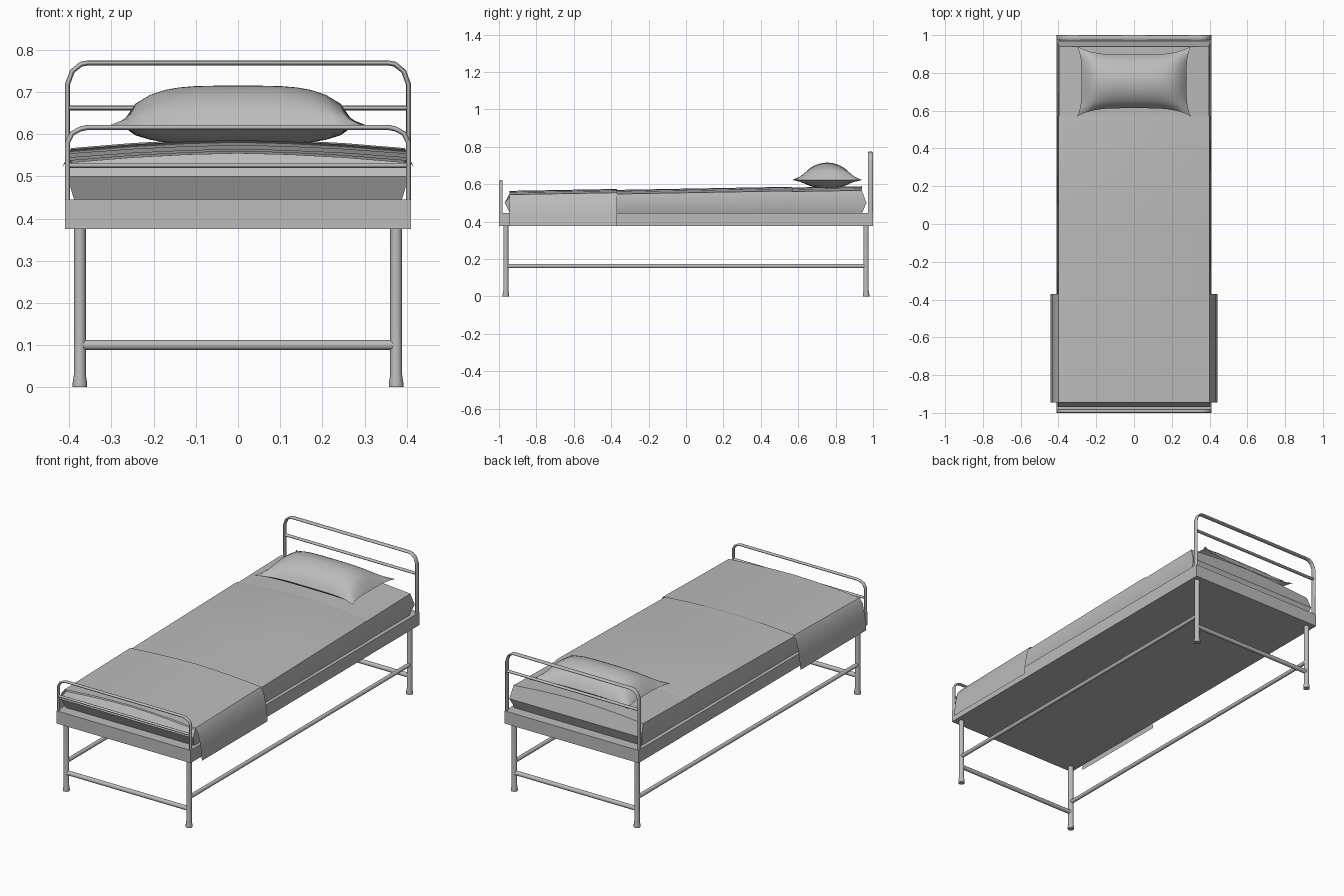
import bpy
import bmesh
from mathutils import Vector

cube = bpy.data.objects.get("Cube")
if cube:
    bpy.data.objects.remove(cube, do_unlink=True)

grey = bpy.data.materials.new("plain grey")
grey.use_nodes = True
grey.diffuse_color = (0.5, 0.5, 0.5, 1)
grey.node_tree.nodes["Principled BSDF"].inputs["Base Color"].default_value = (0.5, 0.5, 0.5, 1)


def finish(name, bm, angle=0.7):
    bmesh.ops.recalc_face_normals(bm, faces=bm.faces)
    mesh = bpy.data.meshes.new(name)
    bm.to_mesh(mesh)
    bm.free()
    mesh.materials.append(grey)
    obj = bpy.data.objects.new(name, mesh)
    bpy.context.collection.objects.link(obj)
    bpy.ops.object.select_all(action="DESELECT")
    obj.select_set(True)
    bpy.context.view_layer.objects.active = obj
    bpy.ops.object.shade_smooth_by_angle(angle=angle)
    return obj


def mirrored(half):
    """Complete a section that runs from the left edge to the centre line."""
    return half + [(-x, z) for x, z in reversed(half[:-1])]


def loft(bm, sections, closed=False):
    rows = [[bm.verts.new(p) for p in row] for row in sections]
    count = len(rows[0])
    for a, b in zip(rows, rows[1:]):
        for i in range(count if closed else count - 1):
            j = (i + 1) % count
            bm.faces.new((a[i], a[j], b[j], b[i]))
    return rows


def rod(name, a, b, radii, sides=12):
    """Round bar through rings given as (fraction along, radius)."""
    a, b = Vector(a), Vector(b)
    turn = (b - a).to_track_quat("Z", "Y")
    ring = [Vector((1, 0, 0)) for _ in range(sides)]
    for i, v in enumerate(ring):
        v.rotate(Vector((0, 0, 1)).rotation_difference(Vector((0, 0, 1))))
    from math import cos, sin, tau
    ring = [turn @ Vector((cos(tau * i / sides), sin(tau * i / sides), 0)) for i in range(sides)]
    bm = bmesh.new()
    rows = loft(bm, [[a.lerp(b, t) + v * r for v in ring] for t, r in radii], True)
    bm.faces.new(rows[0])
    bm.faces.new(rows[-1])
    return finish(name, bm)


def rail_curve(name, points, y, depth):
    """Flattened tube in an upright plane across the bed."""
    curve = bpy.data.curves.new(name, "CURVE")
    curve.dimensions = "3D"
    curve.bevel_depth = 0.006
    curve.bevel_resolution = 2
    curve.use_fill_caps = True
    spline = curve.splines.new("POLY")
    spline.points.add(len(points) - 1)
    for p, (x, z) in zip(spline.points, points):
        p.co = (x, 0, z, 1)
    curve.materials.append(grey)
    obj = bpy.data.objects.new(name, curve)
    obj.location.y = y
    obj.scale.y = depth / 0.012
    bpy.context.collection.objects.link(obj)


# Bed base
bm = bmesh.new()
bmesh.ops.create_cube(bm, size=1)
for v in bm.verts:
    v.co = (v.co.x * 0.82, v.co.y * 2, 0.41 + v.co.z * 0.07)
finish("bed_base", bm, 0.5)

# Legs with flared feet
for sx, side in ((-1, "right"), (1, "left")):
    for sy, end in ((-1, "front"), (1, "back")):
        x, y = 0.375 * sx, 0.963 * sy
        rod(f"{end}_{side}_leg", (x, y, 0), (x, y, 0.38),
            [(0, 0.017), (0.03, 0.017), (0.08, 0.014), (1, 0.014)])
    rod(f"{side}_stretcher", (0.375 * sx, -0.96, 0.162), (0.375 * sx, 0.96, 0.162),
        [(0, 0.011), (1, 0.011)])
for sy, end in ((-1, "front"), (1, "back")):
    rod(f"{end}_stretcher", (-0.375, 0.963 * sy, 0.1), (0.375, 0.963 * sy, 0.1),
        [(0, 0.012), (1, 0.012)])

# Headboard and footboard
for name, y, depth, top, corner, bar in (
        ("headboard", 0.986, 0.028, 0.769, 0.05, 0.662),
        ("footboard", -0.99, 0.02, 0.616, 0.035, 0.526)):
    half = [(-0.404, 0.4), (-0.404, top - corner), (-0.393, top - corner * 0.4),
            (-0.372, top - 0.003), (-0.355, top), (0, top)]
    rail_curve(name + "_arch", mirrored(half), y, depth)
    rail_curve(name + "_rail", [(-0.404, bar), (0.404, bar)], y, depth * 0.8)


def crown(y):
    """Height of the mattress centre line along the bed."""
    return 0.572 + 0.018 * y


# Mattress with bulging ends
bm = bmesh.new()
sections = []
for y in (-0.94, -0.5, 0, 0.5, 0.94):
    c = crown(y)
    half = [(-0.388, 0.442), (-0.405, 0.5), (-0.396, c - 0.022),
            (-0.25, c - 0.01), (-0.12, c - 0.003), (0, c)]
    end = 0.025 if y > 0.9 else -0.03 if y < -0.9 else 0
    sections.append([(x, y + (end if z == 0.5 else 0), z) for x, z in mirrored(half)])
rows = loft(bm, sections, True)
for row in (rows[0], rows[-1]):
    bm.faces.new(row[1:-1])
    bm.faces.new((row[0], row[1], row[-2], row[-1]))
finish("mattress", bm)

# Sheet tucked over the mattress
bm = bmesh.new()
sections = []
for y in (-0.935, -0.5, 0, 0.54, 0.57):
    c = crown(y) + (0.004 if y < 0.56 else 0.001)
    half = [(-0.391, 0.444), (-0.408, 0.5), (-0.399, c - 0.022),
            (-0.25, c - 0.01), (-0.12, c - 0.003), (0, c)]
    sections.append([(x, y, z) for x, z in mirrored(half)])
loft(bm, sections)
finish("top_sheet", bm)

# Folded blanket hanging over both sides
bm = bmesh.new()
sections = []
for y in (-0.945, -0.65, -0.37):
    c = crown(y) + 0.009
    half = [(-0.441, 0.375), (-0.433, 0.45), (-0.418, 0.52), (-0.4, c - 0.02),
            (-0.25, c - 0.009), (-0.12, c - 0.003), (0, c)]
    sections.append([(x, y, z) for x, z in mirrored(half)])
loft(bm, sections)
finish("blanket", bm, 0.9)

# Pillow with drawn-out corners
bm = bmesh.new()
steps = [i / 8 - 1 for i in range(17)]
for sign, height in ((1, 0.093), (-1, 0.046)):
    sections = []
    for v in steps:
        row = []
        for u in steps:
            puff = ((1 - u ** 4) * (1 - v * v)) ** 0.7
            row.append((u * (0.278 + 0.024 * v ** 4),
                        0.755 + v * (0.142 + 0.044 * u ** 4),
                        0.622 + sign * height * puff))
        sections.append(row)
    loft(bm, sections)
bmesh.ops.remove_doubles(bm, verts=bm.verts, dist=0.0005)
finish("pillow", bm, 1.0)
